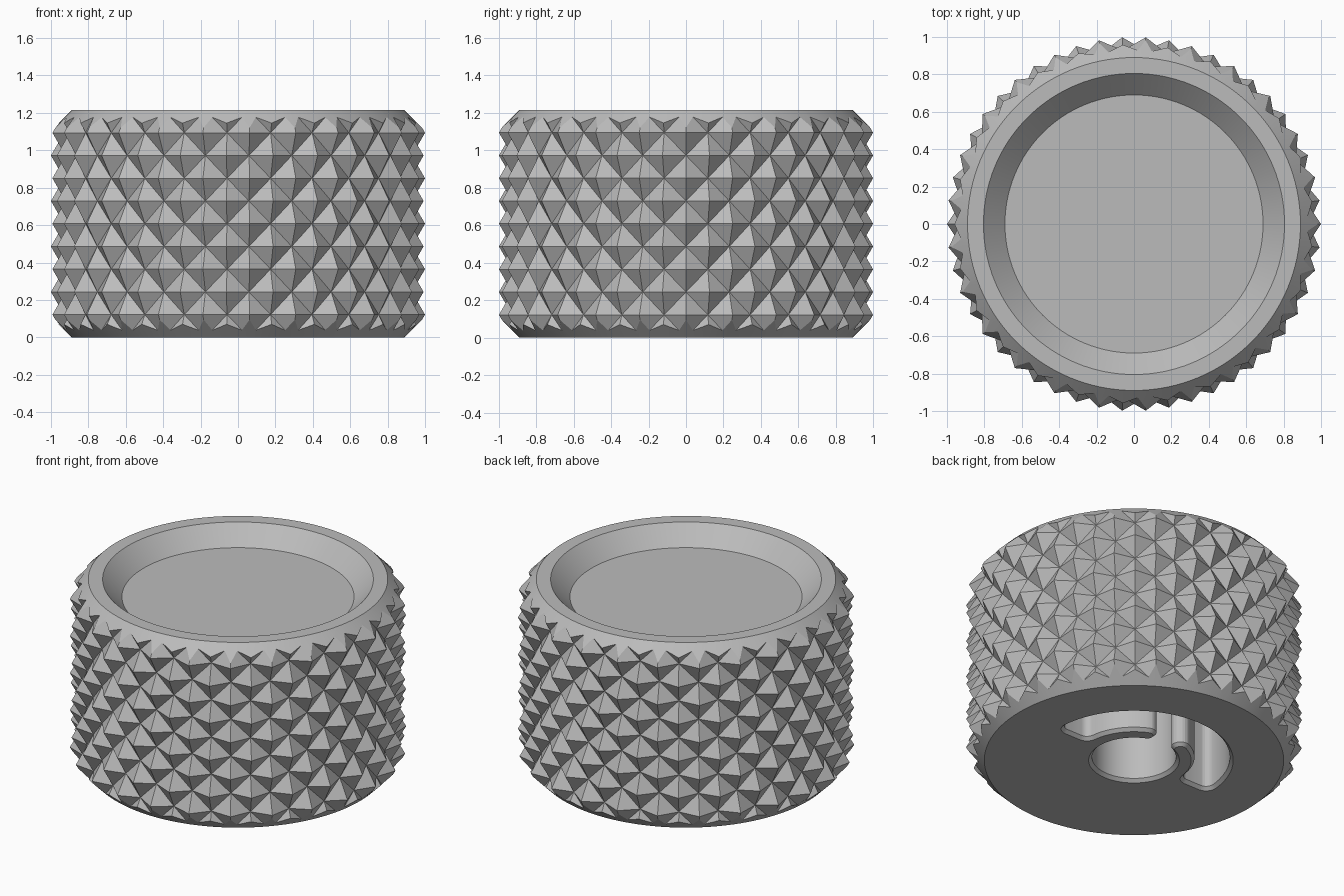
import bpy, bmesh
from math import sin, cos, pi, radians, asin

HEIGHT = 1.215
STEPS, ROWS = 50, 10          # diamond grid around and up the grip
PEAK, VALLEY = 1.0, 0.93      # tip and groove radius of the diamonds

cube = bpy.data.objects.get("Cube")
if cube:
    bpy.data.objects.remove(cube)

grey = bpy.data.materials.new("plain grey")
grey.use_nodes = True
grey.diffuse_color = (0.5, 0.5, 0.5, 1)
grey.node_tree.nodes["Principled BSDF"].inputs["Base Color"].default_value = (0.5, 0.5, 0.5, 1)


def loft(name, rings, diamonds=False):
    """Closed solid through stacked rings of points; diamonds splits quads along the grooves."""
    bm = bmesh.new()
    v = [[bm.verts.new(p) for p in ring] for ring in rings]
    n = len(v[0])
    for j in range(len(v) - 1):
        for i in range(n):
            a, b = v[j][i], v[j][(i + 1) % n]
            c, d = v[j + 1][(i + 1) % n], v[j + 1][i]
            if not diamonds:
                bm.faces.new((a, b, c, d))
            elif (i + j) % 2:
                bm.faces.new((a, b, c))
                bm.faces.new((a, c, d))
            else:
                bm.faces.new((a, b, d))
                bm.faces.new((b, c, d))
    bm.faces.new(v[0][::-1])
    bm.faces.new(v[-1])
    bmesh.ops.recalc_face_normals(bm, faces=bm.faces)
    mesh = bpy.data.meshes.new(name)
    bm.to_mesh(mesh)
    bm.free()
    mesh.materials.append(grey)
    obj = bpy.data.objects.new(name, mesh)
    bpy.context.collection.objects.link(obj)
    return obj


def circle(r, z, n=128):
    return [(r * cos(2 * pi * i / n), r * sin(2 * pi * i / n), z) for i in range(n)]


def arc(cx, cy, r, a0, a1, n):
    return [(cx + r * cos(a0 + (a1 - a0) * k / n), cy + r * sin(a0 + (a1 - a0) * k / n))
            for k in range(n + 1)]


def socket_outline(z, grow):
    """Shaft hole, split collar and half-ring relief as one mirrored outline."""
    hole, collar, outer, fillet = 0.25, 0.36, 0.57, 0.05
    mid, tip = (hole + collar) / 2, (collar - hole) / 2
    gap = radians(90 - 25)
    ri, ro = collar + fillet, outer - fillet
    ai, ao = asin(fillet / ri), asin(fillet / ro)
    half = arc(0, 0, hole + grow, -pi / 2, gap, 30)
    half += arc(mid * cos(gap), mid * sin(gap), tip - grow, gap + pi, gap, 10)[1:]
    half += arc(0, 0, collar - grow, gap, ai, 16)[1:]
    half += arc(ri * cos(ai), fillet, fillet + grow, ai + pi, 1.5 * pi, 6)[1:]
    half += arc(ro * cos(ao), fillet, fillet + grow, 1.5 * pi, 2 * pi + ao, 6)
    half += arc(0, 0, outer + grow, ao, pi / 2, 24)[1:]
    mirrored = [(-x, y) for x, y in half[-2:0:-1]]
    return [(x, y, z) for x, y in half + mirrored]


def cut(obj, tool, operation):
    mod = obj.modifiers.new(operation.title(), 'BOOLEAN')
    mod.operation, mod.object, mod.solver = operation, tool, 'EXACT'
    bpy.context.view_layer.objects.active = obj
    bpy.ops.object.modifier_apply(modifier=mod.name)
    bpy.data.objects.remove(tool)


# Diamond grip: tips and grooves alternate like a checkerboard
grip_rings = []
for j in range(ROWS + 3):
    z = (j - 1) * HEIGHT / ROWS
    ring = []
    for i in range(STEPS):
        r = PEAK if (i + j) % 2 == 0 else VALLEY
        a = 2 * pi * i / STEPS
        ring.append((r * cos(a), r * sin(a), z))
    grip_rings.append(ring)
knob = loft("knurled_knob", grip_rings, diamonds=True)

# Turned blank: chamfered ends and a dished top
blank = loft("turned_blank", [
    circle(0.89, 0), circle(1.05, 0.16), circle(1.05, HEIGHT - 0.16),
    circle(0.89, HEIGHT), circle(0.805, HEIGHT), circle(0.69, HEIGHT - 0.115)])
cut(knob, blank, 'INTERSECT')

# Shaft socket in the underside with a chamfered mouth
socket = loft("socket_cutter", [
    socket_outline(-0.01, 0.03), socket_outline(0.02, 0), socket_outline(0.85, 0)])
cut(knob, socket, 'DIFFERENCE')

# Smooth turned surfaces, crisp diamonds
bpy.ops.object.select_all(action='DESELECT')
knob.select_set(True)
bpy.context.view_layer.objects.active = knob
bpy.ops.object.shade_smooth_by_angle(angle=radians(15))
